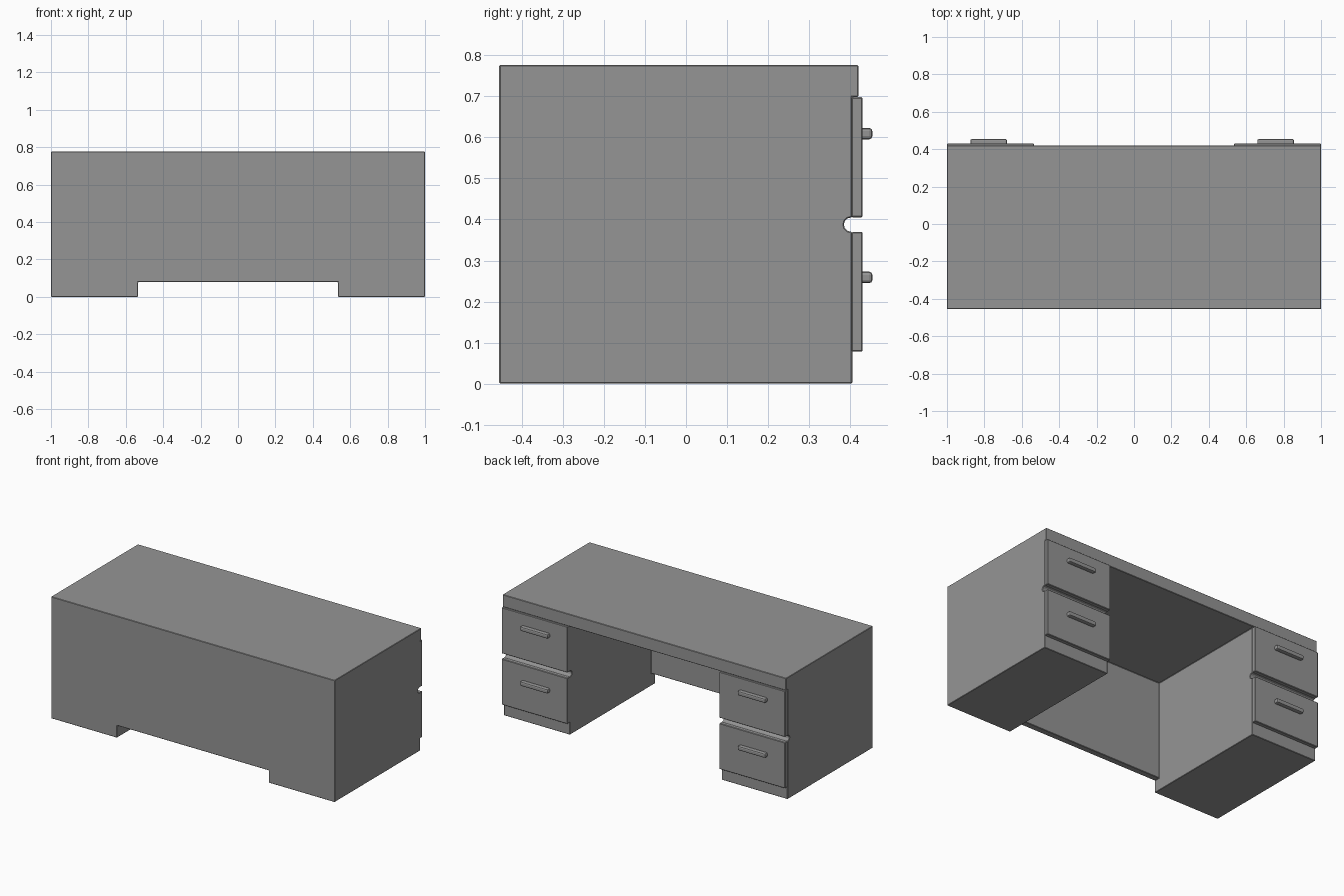
import bpy
import bmesh
from math import cos, sin, pi, radians

cube = bpy.data.objects.get("Cube")
if cube:
    bpy.data.objects.remove(cube, do_unlink=True)

# One plain grey for the whole desk
grey = bpy.data.materials.new("plain_grey")
grey.use_nodes = True
GREY = (0.3, 0.3, 0.3, 1)
grey.diffuse_color = GREY
grey.node_tree.nodes["Principled BSDF"].inputs["Base Color"].default_value = GREY


def extrude_profile(name, profile, x0, x1):
    """Solid made by sweeping a side profile of (y, z) points along x."""
    bm = bmesh.new()
    face = bm.faces.new([bm.verts.new((x0, y, z)) for y, z in profile])
    swept = bmesh.ops.extrude_face_region(bm, geom=[face])["geom"]
    verts = [g for g in swept if isinstance(g, bmesh.types.BMVert)]
    bmesh.ops.translate(bm, verts=verts, vec=(x1 - x0, 0, 0))
    bmesh.ops.recalc_face_normals(bm, faces=bm.faces)
    mesh = bpy.data.meshes.new(name)
    bm.to_mesh(mesh)
    bm.free()
    obj = bpy.data.objects.new(name, mesh)
    mesh.materials.append(grey)
    bpy.context.collection.objects.link(obj)
    return obj


def box(name, x0, x1, y0, y1, z0, z1):
    return extrude_profile(name, [(y0, z0), (y1, z0), (y1, z1), (y0, z1)], x0, x1)


def bevel(obj, width, segments):
    mod = obj.modifiers.new("edge_bevel", "BEVEL")
    mod.width = width
    mod.segments = segments
    mod.limit_method = "ANGLE"
    mod.angle_limit = radians(50)


FRONT, FACE, TOP = -0.455, 0.405, 0.776
INNER, UNDERSIDE, KICK = 0.535, 0.698, 0.078
GAP_LOW, GAP_HIGH = 0.37, 0.405

# Desk body: side profile with a rounded groove between the drawers
radius, middle = (GAP_HIGH - GAP_LOW) / 2, (GAP_HIGH + GAP_LOW) / 2
groove = [(FACE - 0.003 - radius * cos(a), middle + radius * sin(a))
          for a in [pi * (i / 6 - 0.5) for i in range(7)]]
profile = [(FRONT, 0), (FACE, 0), (FACE, GAP_LOW), *groove, (FACE, GAP_HIGH),
           (FACE, UNDERSIDE), (0.42, UNDERSIDE), (0.42, TOP), (FRONT, TOP)]
body = extrude_profile("desk_body", profile, -1, 1)

# Knee space, leaving a modesty panel raised off the floor
panel_back = FRONT + 0.04
cutter = extrude_profile("knee_space_cutter", [
    (-0.6, -0.1), (0.6, -0.1), (0.6, UNDERSIDE), (panel_back, UNDERSIDE),
    (panel_back, KICK), (-0.6, KICK)], -INNER, INNER)
cutter.hide_render = True
cutter.display_type = "WIRE"
cut = body.modifiers.new("knee_space", "BOOLEAN")
cut.operation = "DIFFERENCE"
cut.solver = "EXACT"
cut.object = cutter
bevel(body, 0.003, 1)

# Drawer fronts and their bar handles, two on each pedestal
for side, x0, handle_x in (("right", -1, -0.777), ("left", INNER, 0.757)):
    for level, z0, z1, handle_z in (("lower", KICK, GAP_LOW, 0.259),
                                    ("upper", GAP_HIGH, UNDERSIDE, 0.609)):
        front = box(f"{side}_{level}_drawer_front", x0, x0 + 1 - INNER,
                    FACE - 0.002, 0.43, z0, z1)
        bevel(front, 0.003, 1)
        handle = box(f"{side}_{level}_handle", handle_x - 0.098, handle_x + 0.098,
                     0.42, 0.454, handle_z - 0.014, handle_z + 0.014)
        bevel(handle, 0.008, 2)

cutter.hide_set(True)
